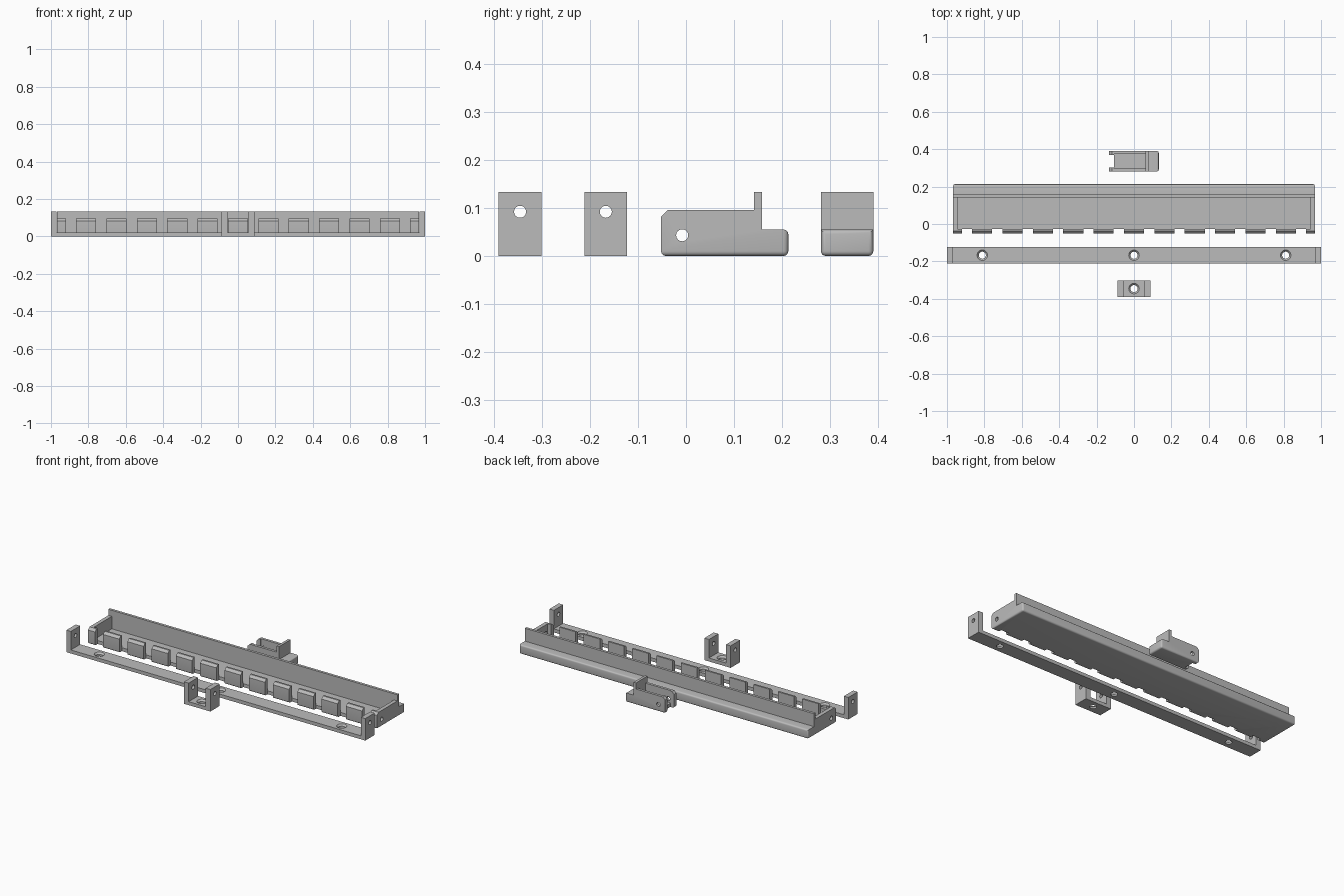
import bpy, bmesh, math
from mathutils import Matrix

if "Cube" in bpy.data.objects:
    bpy.data.objects.remove(bpy.data.objects["Cube"])

grey = bpy.data.materials.new("plain grey")
grey.diffuse_color = (0.5, 0.5, 0.5, 1)
grey.use_nodes = True
grey.node_tree.nodes["Principled BSDF"].inputs["Base Color"].default_value = grey.diffuse_color


def make(name, bm):
    bmesh.ops.recalc_face_normals(bm, faces=bm.faces)
    me = bpy.data.meshes.new(name)
    bm.to_mesh(me)
    bm.free()
    me.materials.append(grey)
    ob = bpy.data.objects.new(name, me)
    bpy.context.collection.objects.link(ob)
    return ob


def prism(profile, half):
    """Extrude a (y, z) profile along x from -half to half."""
    bm = bmesh.new()
    face = bm.faces.new([bm.verts.new((-half, y, z)) for y, z in profile])
    out = bmesh.ops.extrude_face_region(bm, geom=[face])
    moved = [v for v in out["geom"] if isinstance(v, bmesh.types.BMVert)]
    bmesh.ops.translate(bm, verts=moved, vec=(2 * half, 0, 0))
    return bm


def box(x0, x1, y0, y1, z0, z1):
    bm = prism([(y0, z0), (y1, z0), (y1, z1), (y0, z1)], (x1 - x0) / 2)
    bmesh.ops.translate(bm, verts=bm.verts, vec=((x0 + x1) / 2, 0, 0))
    return make("cutter", bm)


def cylinder(center, axis, r1, r2, depth):
    bm = bmesh.new()
    bmesh.ops.create_cone(bm, cap_ends=True, segments=32, radius1=r1, radius2=r2, depth=depth)
    rot = Matrix.Rotation(math.pi / 2, 4, 'Y') if axis == 'X' else Matrix()
    bm.transform(Matrix.Translation(center) @ rot)
    return make("cutter", bm)


def cut(ob, cutters):
    bpy.context.view_layer.objects.active = ob
    for c in cutters:
        mod = ob.modifiers.new("cut", 'BOOLEAN')
        mod.operation, mod.solver, mod.object = 'DIFFERENCE', 'EXACT', c
        bpy.ops.object.modifier_apply(modifier=mod.name)
        bpy.data.objects.remove(c)


def finish(ob):
    bpy.ops.object.select_all(action='DESELECT')
    ob.select_set(True)
    bpy.context.view_layer.objects.active = ob
    bpy.ops.object.shade_smooth_by_angle(angle=math.radians(30))


# Shared tray section: chamfered front lip, tall rear wall, low rear ledge
FRONT, LIP, WALL, BACK = -0.052, -0.027, 0.142, 0.213
SECTION = [(FRONT, 0), (BACK, 0), (BACK, 0.055), (0.158, 0.055), (0.158, 0.133),
           (WALL, 0.133), (WALL, 0.096), (-0.038, 0.096), (FRONT, 0.082)]


def tray(name, half, side, notches):
    bm = prism(SECTION, half)
    soft = [e for e in bm.edges if all(v.co.z < 1e-5 for v in e.verts)
            or all(v.co.y > BACK - 1e-5 for v in e.verts)]
    bmesh.ops.bevel(bm, geom=soft, offset=0.01, offset_type='OFFSET', segments=4,
                    profile=0.5, affect='EDGES')
    ob = make(name, bm)
    cutters = [box(-half + side, half - side, LIP, WALL, 0.021, 0.3)]
    cutters += [box(a, b, -0.2, LIP + 0.0005, -0.1, 0.3) for a, b in notches]
    cutters.append(cylinder((0, -0.008, 0.043), 'X', 0.0125, 0.0125, 3))
    cut(ob, cutters)
    finish(ob)
    return ob


# Long tray with a row of teeth along its front
PITCH, TOOTH = 0.1624, 0.108
gaps = []
for k in range(-6, 6):
    a, b = k * PITCH + TOOTH / 2, (k + 1) * PITCH - TOOTH / 2
    gaps.append((a, b))
tray("long_tray", 0.967, 0.023, gaps)

# Short clip: the same section turned sideways, open between two prongs
clip = tray("short_clip", 0.0545, 0.016, [(-0.0325, 0.0325)])
clip.data.transform(Matrix.Translation((-0.0805, 0.3355, 0)) @ Matrix.Rotation(-math.pi / 2, 4, 'Z'))


def bracket(name, half, yc, arm, holes):
    """U-shaped bracket with pivot holes in the arms and countersunk base holes."""
    outline = [(-half, 0), (half, 0), (half, 0.133), (half - arm, 0.133),
               (half - arm, 0.021), (-half + arm, 0.021), (-half + arm, 0.133), (-half, 0.133)]
    bm = prism(outline, 0.0445)
    bm.transform(Matrix.Translation((0, yc, 0)) @ Matrix.Rotation(math.pi / 2, 4, 'Z'))
    ob = make(name, bm)
    cutters = [cylinder((0, yc, 0.092), 'X', 0.0125, 0.0125, 3)]
    for x in holes:
        cutters.append(cylinder((x, yc, 0), 'Z', 0.019, 0.019, 0.2))
        cutters.append(cylinder((x, yc, 0.017), 'Z', 0.018, 0.031, 0.014))
    cut(ob, cutters)
    finish(ob)


# Mounting brackets
bracket("long_bracket", 1.0, -0.167, 0.03, (-0.811, 0, 0.811))
bracket("short_bracket", 0.088, -0.3455, 0.031, (0,))
